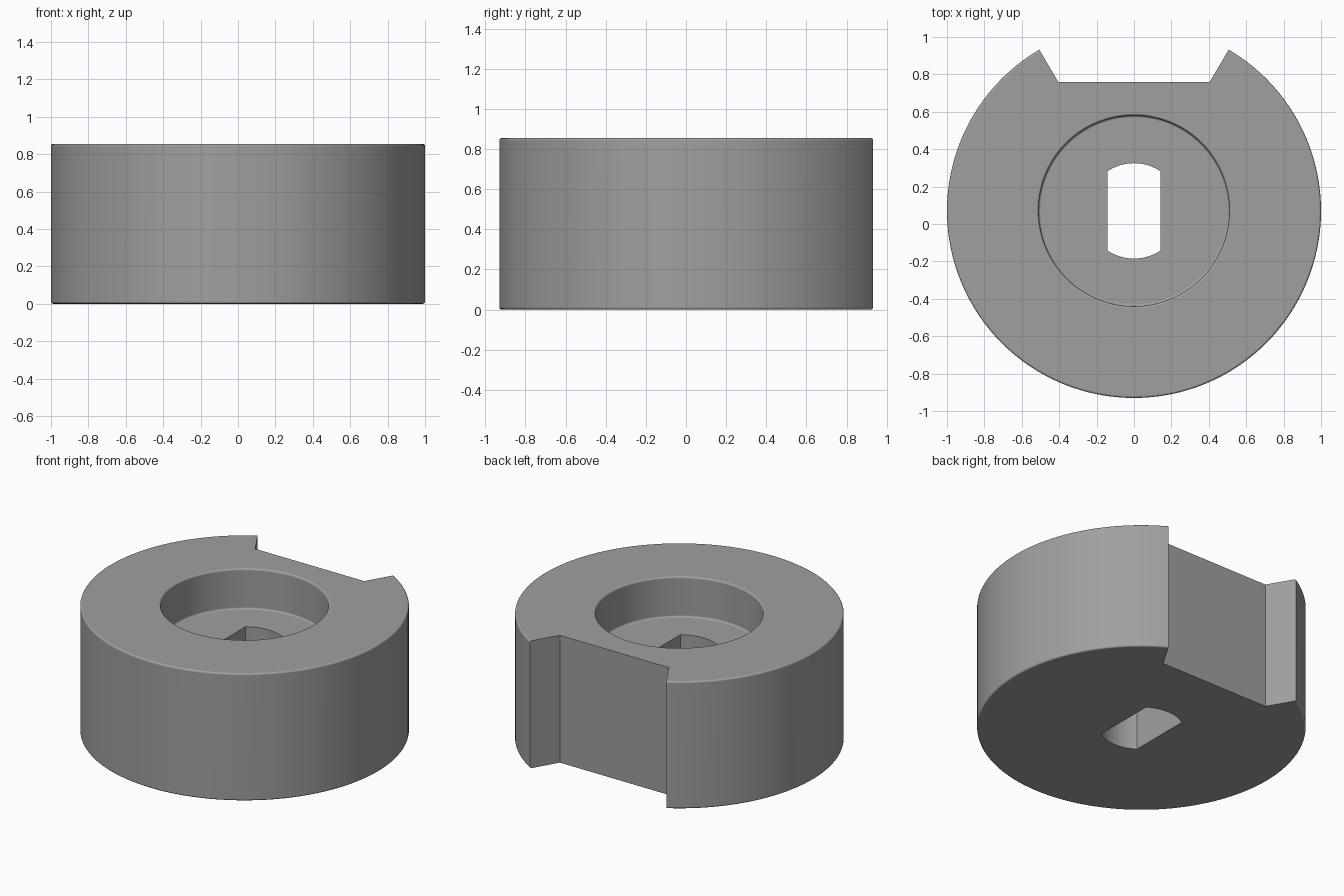
import bpy, bmesh, math

if "Cube" in bpy.data.objects:
    bpy.data.objects.remove(bpy.data.objects["Cube"])

R, H, CY = 1.0, 0.855, 0.07        # outer radius, height, centre line of the disc
REC_R, REC_Z = 0.51, 0.585         # recess radius and floor height
F, SEG = 0.012, 128                # edge fillet and turning steps

grey = bpy.data.materials.new("grey")
grey.diffuse_color = (0.35, 0.35, 0.35, 1)
grey.use_nodes = True
grey.node_tree.nodes["Principled BSDF"].inputs["Base Color"].default_value = grey.diffuse_color


def fillet(cx, cz, start, end, n=4):
    """Small rounded corner of the profile, angles in degrees."""
    return [(cx + F * math.cos(math.radians(start + (end - start) * i / n)),
             cz + F * math.sin(math.radians(start + (end - start) * i / n)))
            for i in range(n + 1)]


def make_object(name, bm):
    bmesh.ops.recalc_face_normals(bm, faces=bm.faces[:])
    me = bpy.data.meshes.new(name)
    bm.to_mesh(me)
    bm.free()
    me.materials.append(grey)
    ob = bpy.data.objects.new(name, me)
    bpy.context.collection.objects.link(ob)
    return ob


def prism(name, outline):
    """Upright cutter running right through the disc."""
    bm = bmesh.new()
    base = bm.faces.new([bm.verts.new((x, y, -0.2)) for x, y in outline])
    ext = bmesh.ops.extrude_face_region(bm, geom=[base])
    bmesh.ops.translate(bm, vec=(0, 0, H + 0.4),
                        verts=[g for g in ext["geom"] if isinstance(g, bmesh.types.BMVert)])
    ob = make_object(name, bm)
    ob.hide_render = True
    return ob


# Turned disc with a round recess in the top
profile = (fillet(R - F, F, -90, 0) + fillet(R - F, H - F, 0, 90)
           + fillet(REC_R + F, H - F, 90, 180) + fillet(REC_R - F, REC_Z + F, 0, -90))
bm = bmesh.new()
rings = []
for r, z in profile:
    rings.append([bm.verts.new((r * math.cos(2 * math.pi * i / SEG),
                                CY + r * math.sin(2 * math.pi * i / SEG), z))
                  for i in range(SEG)])
for a, b in zip(rings, rings[1:]):
    for i in range(SEG):
        j = (i + 1) % SEG
        bm.faces.new((a[i], a[j], b[j], b[i]))
bm.faces.new(rings[0])
bm.faces.new(rings[-1])
disc = make_object("disc_body", bm)

# Splayed notch at the back
slope = (0.505 - 0.405) / (0.93 - 0.76)
wide = 0.405 + slope * (1.3 - 0.76)
notch = prism("notch_cutter", [(-0.405, 0.76), (0.405, 0.76), (wide, 1.3), (-wide, 1.3)])

# Shaft hole with two flat sides and two rounded ends
hole_r, half_w = 0.255, 0.142
a0 = math.acos(half_w / hole_r)
arc = [a0 + (math.pi - 2 * a0) * i / 16 for i in range(17)]
outline = [(hole_r * math.cos(a + t), CY + hole_r * math.sin(a + t))
           for t in (0, math.pi) for a in arc]
hole = prism("shaft_hole_cutter", outline)

# Cut both through the disc
bpy.context.view_layer.objects.active = disc
disc.select_set(True)
for cutter in (notch, hole):
    mod = disc.modifiers.new("cut", "BOOLEAN")
    mod.operation, mod.solver, mod.object = "DIFFERENCE", "EXACT", cutter
    bpy.ops.object.modifier_apply(modifier=mod.name)
    bpy.data.objects.remove(cutter)

# Smooth round walls, crisp cut edges
bpy.ops.object.select_all(action="DESELECT")
disc.select_set(True)
bpy.ops.object.shade_smooth_by_angle(angle=math.radians(28))
weighted = disc.modifiers.new("flat_face_normals", "WEIGHTED_NORMAL")
weighted.keep_sharp = True
